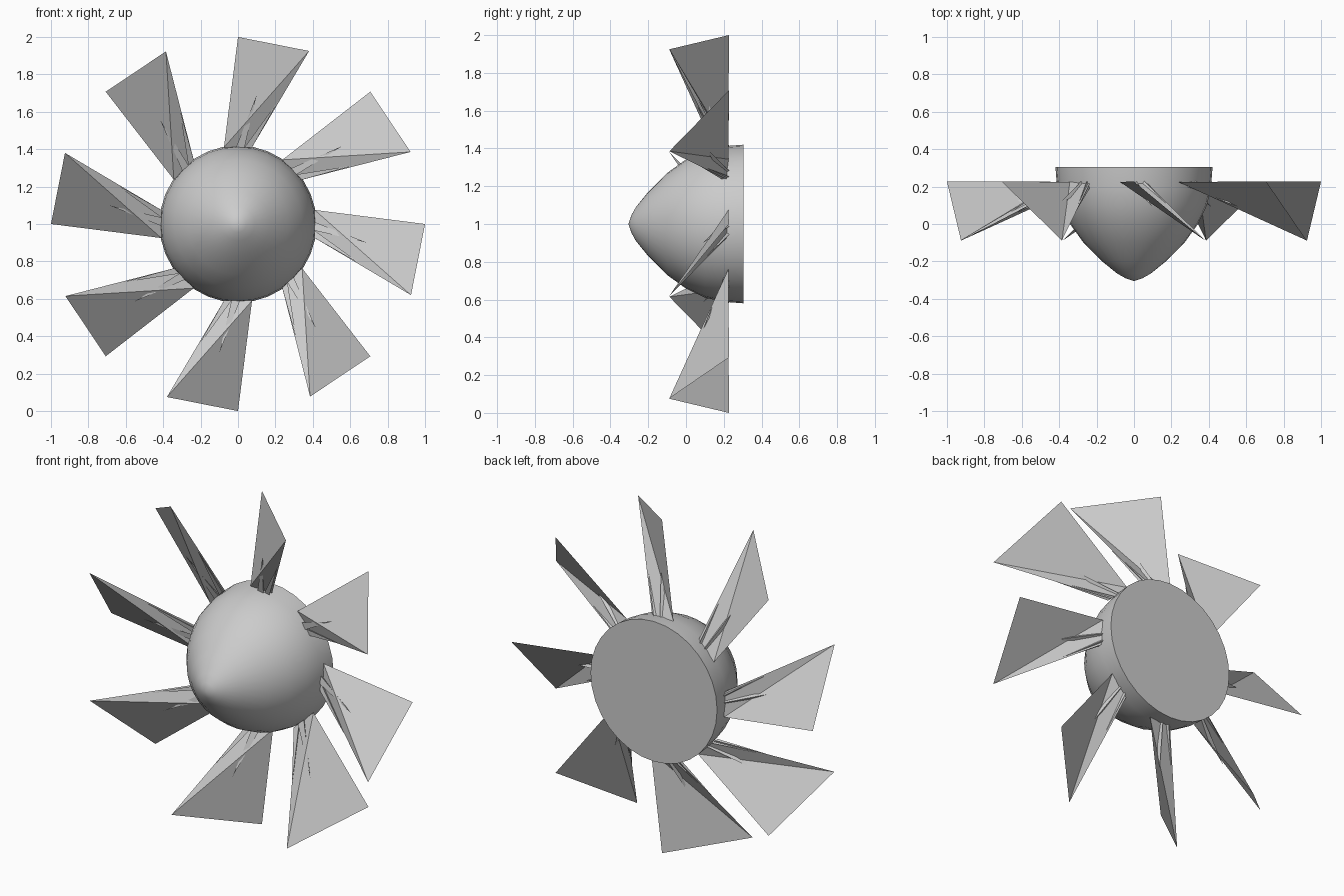
import bpy, bmesh, math
from mathutils import Matrix, Vector

cube = bpy.data.objects.get("Cube")
if cube:
    bpy.data.objects.remove(cube, do_unlink=True)

grey = bpy.data.materials.new("plain_grey")
grey.use_nodes = True
col = (0.6, 0.6, 0.6, 1)
grey.diffuse_color = col
grey.node_tree.nodes["Principled BSDF"].inputs["Base Color"].default_value = col
CENTRE = Matrix.Translation((0, 0, 1))


def add_object(name, bm):
    mesh = bpy.data.meshes.new(name)
    bm.to_mesh(mesh)
    bm.free()
    mesh.materials.append(grey)
    ob = bpy.data.objects.new(name, mesh)
    bpy.context.collection.objects.link(ob)
    return ob


# Spinner hub: a bullet profile (radius, y) spun round the y axis
profile = [(0, -.305), (.045, -.29), (.09, -.265), (.17, -.2), (.27, -.1), (.342, 0),
           (.39, .1), (.412, .2), (.42, .305), (0, .305)]
bm = bmesh.new()
verts = [bm.verts.new((r, y, 0)) for r, y in profile]
edges = [bm.edges.new(pair) for pair in zip(verts, verts[1:])]
bmesh.ops.spin(bm, geom=verts + edges, cent=(0, 0, 0), axis=(0, 1, 0),
               angle=math.tau, steps=32, use_duplicate=False)
bmesh.ops.remove_doubles(bm, verts=bm.verts, dist=.0005)
bmesh.ops.recalc_face_normals(bm, faces=bm.faces)
bm.transform(CENTRE)
hub = add_object("spinner_hub", bm)
bpy.context.view_layer.objects.active = hub
hub.select_set(True)
bpy.ops.object.shade_smooth_by_angle(angle=math.radians(40))

# Blade corners, for the blade that points straight up from the axis
ROOT_A, ROOT_B = Vector((-.075, .225, .41)), Vector((.075, .215, .41))
TIP_A, TIP_B = Vector((0, .227, 1)), Vector((.38, -.088, .925))


def build_blade(bm):
    # Twisted sheet from a narrow flat root to a wide pitched tip
    a, b, c, d = [bm.verts.new(p) for p in (ROOT_A, ROOT_B, TIP_B, TIP_A)]
    bm.faces.new((a, b, c))
    bm.faces.new((a, c, d))
    # Two slim ribs that fade into the sheet
    for x0, x1, tip in ((-.01, .035, (.1, .09, .69)), (.035, .075, (.22, .06, .665))):
        base = [bm.verts.new(p) for p in ((x0, .2, .41), (x1, .19, .41), ((x0 + x1) / 2, .23, .41))]
        point = bm.verts.new(tip)
        for i in range(3):
            bm.faces.new((base[i], base[(i + 1) % 3], point))


# Eight blades round the hub
for i in range(8):
    bm = bmesh.new()
    build_blade(bm)
    bm.transform(CENTRE @ Matrix.Rotation(math.tau * i / 8, 4, 'Y'))
    add_object(f"blade_{i + 1}", bm)
